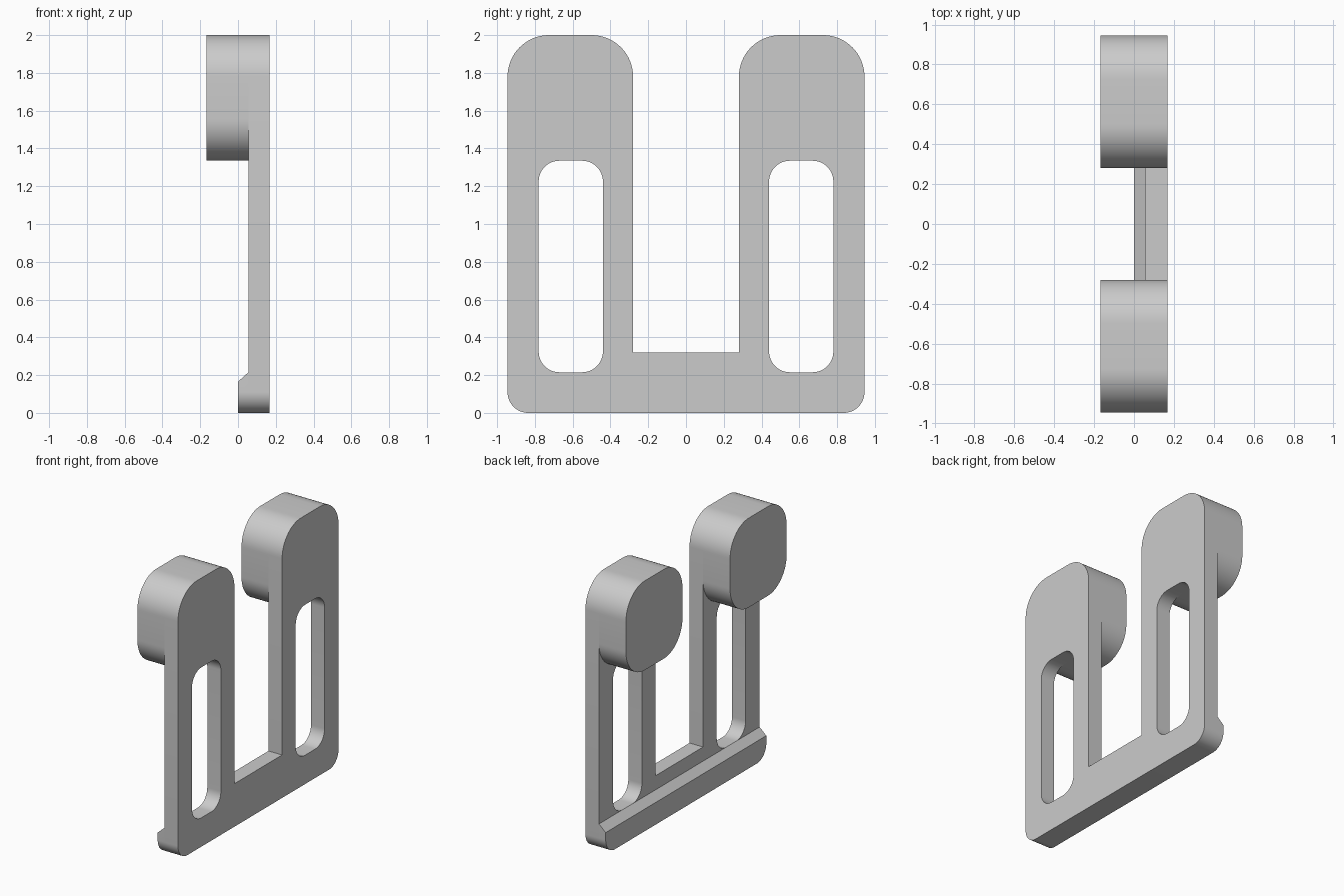
import bpy, bmesh, math

cube = bpy.data.objects.get("Cube")
if cube:
    bpy.data.objects.remove(cube, do_unlink=True)

GREY = (0.6, 0.6, 0.6, 1)
grey = bpy.data.materials.new("plain grey")
grey.use_nodes = True
grey.diffuse_color = GREY
grey.node_tree.nodes["Principled BSDF"].inputs["Base Color"].default_value = GREY

HALF_WIDTH, INNER, TOP = 0.945, 0.28, 2.0
BACK, FACE, PAD_FACE = 0.167, 0.055, -0.167
BIG, SMALL = 0.22, 0.11


def rounded(corners, steps=16):
    """Outline in y, z from (y, z, radius) corners, each a right angle."""
    points = []
    for i, (y, z, r) in enumerate(corners):
        if not r:
            points.append((y, z))
            continue
        before, after = corners[i - 1], corners[(i + 1) % len(corners)]
        a = [(p - q) for p, q in zip(before[:2], (y, z))]
        b = [(p - q) for p, q in zip(after[:2], (y, z))]
        a = [r * v / math.hypot(*a) for v in a]
        b = [r * v / math.hypot(*b) for v in b]
        for k in range(steps + 1):
            t = math.pi / 2 * k / steps
            u, w = 1 - math.sin(t), 1 - math.cos(t)
            points.append((y + a[0] * u + b[0] * w, z + a[1] * u + b[1] * w))
    return points


def box(y0, y1, z0, z1, low, high):
    return rounded([(y0, z0, low), (y1, z0, low), (y1, z1, high), (y0, z1, high)])


def prism(name, outline, x0, x1):
    """Extrude a y, z outline along x."""
    bm = bmesh.new()
    face = bm.faces.new([bm.verts.new((x0, y, z)) for y, z in outline])
    extruded = bmesh.ops.extrude_face_region(bm, geom=[face], use_keep_orig=True)["geom"]
    moved = [v for v in extruded if isinstance(v, bmesh.types.BMVert)]
    bmesh.ops.translate(bm, verts=moved, vec=(x1 - x0, 0, 0))
    bmesh.ops.recalc_face_normals(bm, faces=bm.faces)
    mesh = bpy.data.meshes.new(name)
    bm.to_mesh(mesh)
    bm.free()
    mesh.materials.append(grey)
    obj = bpy.data.objects.new(name, mesh)
    bpy.context.collection.objects.link(obj)
    return obj


def activate(obj):
    bpy.ops.object.select_all(action="DESELECT")
    obj.select_set(True)
    bpy.context.view_layer.objects.active = obj


# U-shaped plate with two upright arms
half = [(HALF_WIDTH, 0, SMALL), (HALF_WIDTH, TOP, BIG), (INNER, TOP, BIG), (INNER, 0.32, 0)]
mirrored = [(-y, z, r) for y, z, r in reversed(half)]
plate = prism("plate", rounded(half + mirrored), FACE, BACK)

# Long rounded slot through each arm, and a thick pad at its head
parts = [plate]
for side, word in ((-1, "right"), (1, "left")):
    near, far = sorted((side * 0.44, side * 0.78))
    cutter = prism("slot_cutter", box(near, far, 0.215, 1.335, SMALL, SMALL), -0.1, 0.3)
    activate(plate)
    cut = plate.modifiers.new("slot", "BOOLEAN")
    cut.operation, cut.solver, cut.object = "DIFFERENCE", "EXACT", cutter
    bpy.ops.object.modifier_apply(modifier=cut.name)
    bpy.data.objects.remove(cutter, do_unlink=True)
    near, far = sorted((side * INNER, side * HALF_WIDTH))
    parts.append(prism(word + "_pad", box(near, far, 1.335, TOP, BIG, BIG), PAD_FACE, FACE))

# Bottom ledge with a bevelled top edge
ledge = prism("ledge", box(-HALF_WIDTH, HALF_WIDTH, 0, 0.215, SMALL, 0), 0, FACE)
for v in ledge.data.vertices:
    if v.co.x < 0.01 and v.co.z > 0.2:
        v.co.z = 0.165
parts.append(ledge)

for part in parts:
    activate(part)
    bpy.ops.object.shade_smooth_by_angle(angle=math.radians(30))
